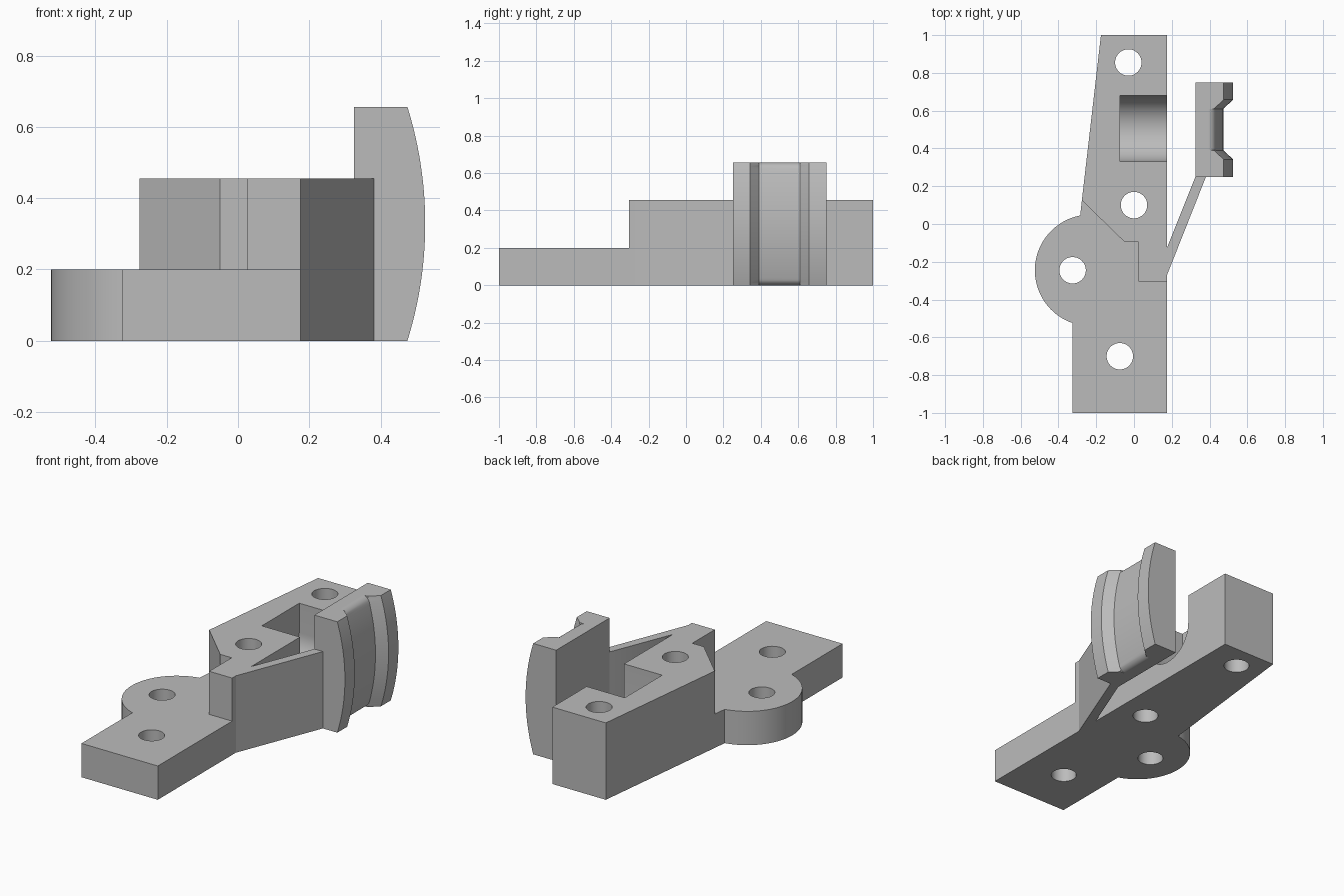
import bpy, bmesh, math

cube = bpy.data.objects.get("Cube")
if cube:
    bpy.data.objects.remove(cube, do_unlink=True)

grey = bpy.data.materials.new("light_grey")
grey.use_nodes = True
COLOUR = (0.5, 0.5, 0.5, 1)
grey.diffuse_color = COLOUR
grey.node_tree.nodes["Principled BSDF"].inputs["Base Color"].default_value = COLOUR


def loft(name, rings):
    """Solid skinned through equal-sized rings, capped at both ends."""
    bm = bmesh.new()
    rows = [[bm.verts.new(p) for p in ring] for ring in rings]
    for a, b in zip(rows, rows[1:]):
        for i in range(len(a)):
            j = (i + 1) % len(a)
            bm.faces.new((a[i], a[j], b[j], b[i]))
    bm.faces.new(rows[0][::-1])
    bm.faces.new(rows[-1])
    bmesh.ops.recalc_face_normals(bm, faces=bm.faces)
    mesh = bpy.data.meshes.new(name)
    bm.to_mesh(mesh)
    bm.free()
    mesh.materials.append(grey)
    obj = bpy.data.objects.new(name, mesh)
    bpy.context.collection.objects.link(obj)
    return obj


def extrude(name, outline, bottom, top):
    return loft(name, [[(x, y, z) for x, y in outline] for z in (bottom, top)])


def arc(cx, cy, r, start, end, steps):
    angles = [start + (end - start) * i / steps for i in range(steps + 1)]
    return [(cx + r * math.cos(a), cy + r * math.sin(a)) for a in angles]


def select(obj):
    bpy.ops.object.select_all(action='DESELECT')
    obj.select_set(True)
    bpy.context.view_layer.objects.active = obj


def cut(obj, cutter):
    cutter.hide_render = True
    mod = obj.modifiers.new("cut", 'BOOLEAN')
    mod.operation, mod.solver, mod.object = 'DIFFERENCE', 'EXACT', cutter
    select(obj)
    bpy.ops.object.modifier_apply(modifier=mod.name)
    bpy.data.objects.remove(cutter, do_unlink=True)


def drill(obj, x, y):
    cut(obj, extrude("hole_cutter", arc(x, y, 0.07, 0, math.tau, 48)[:-1], -0.1, 0.6))


PLATE_TOP, BLOCK_TOP, CLIP_TOP = 0.2, 0.455, 0.656

# Low mounting plate with a round lobe on its side
step = [(0.175, -0.305), (0.025, -0.305), (0.025, -0.095), (-0.05, -0.095), (-0.276, 0.125)]
cx, cy = -0.23, -0.245
lobe = arc(cx, cy, 0.295, math.atan2(0.29, -0.055),
           math.atan2(-0.28, -0.095) + math.tau, 40)
plate = extrude("mounting_plate", [(-0.325, -1), (0.175, -1)] + step + lobe, 0, PLATE_TOP)
drill(plate, -0.325, -0.245)
drill(plate, -0.075, -0.7)

# Tall block with a round-bottomed slot open to the side
block = extrude("tall_block", step + [(-0.175, 1), (0.175, 1)], 0, BLOCK_TOP)
drill(block, -0.03, 0.855)
drill(block, 0, 0.1)
slot = arc(0.505, 0.28, 0.175, math.pi, math.tau, 32) + [(0.68, 0.6), (0.33, 0.6)]
cut(block, loft("slot_cutter", [[(x, y, z) for y, z in slot] for x in (-0.075, 0.3)]))

# Slanted spring arm from block to clip
arm = extrude("spring_arm", [(0.175, -0.27), (0.383, 0.255), (0.327, 0.255), (0.175, -0.125)],
              0, BLOCK_TOP)

# Bowed clip pad with a chamfered groove down its outer face
HALF = CLIP_TOP / 2
BOW = (HALF ** 2 + 0.05 ** 2) / (2 * 0.05)
ROUND = 0.03
heights = [HALF - HALF * math.cos(math.pi * i / 48) for i in range(49)]


def pad_ring(y, inset, rounded=False):
    ring = [(0.325, y, CLIP_TOP), (0.325, y, 0)]
    for z in heights:
        x = 0.525 - inset - BOW + math.sqrt(BOW ** 2 - (z - HALF) ** 2)
        gap = max(0, ROUND - min(z, CLIP_TOP - z))
        if rounded:
            x -= ROUND - math.sqrt(max(0, ROUND ** 2 - gap ** 2))
        ring.append((x, y, z))
    return ring


near = [(0.25, 0, False), (0.342, 0, False), (0.39, 0.052, False), (0.391, 0.052, True)]
far = [(1 - y, inset, rounded) for y, inset, rounded in reversed(near)]
clip = loft("clip_pad", [pad_ring(*s) for s in near + far])

for obj in (plate, block, arm, clip):
    select(obj)
    bpy.ops.object.shade_smooth_by_angle(angle=math.radians(25))
